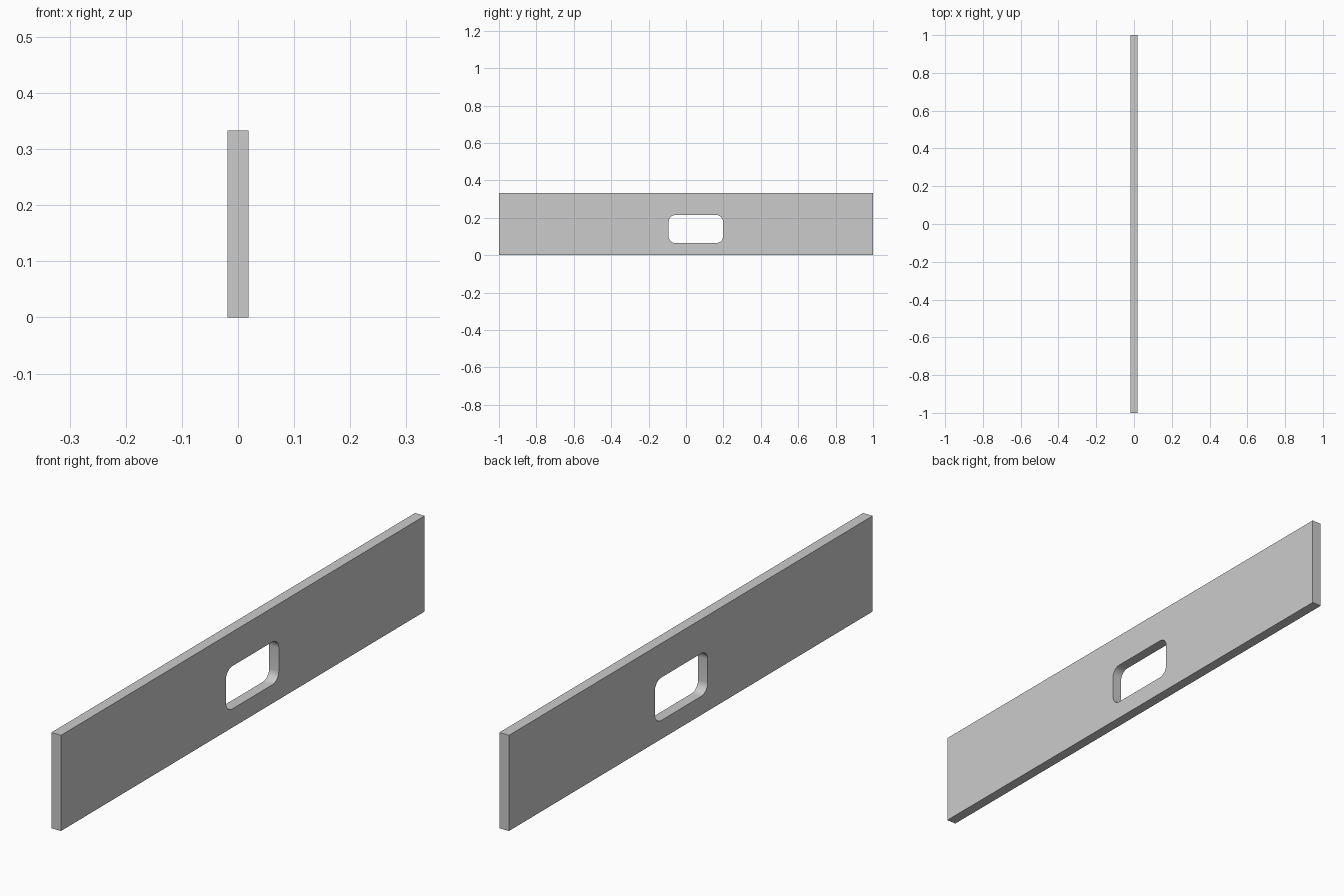
import bpy, bmesh, math
from mathutils import Vector

if "Cube" in bpy.data.objects:
    bpy.data.objects.remove(bpy.data.objects["Cube"])

THICK, HEIGHT = 0.037, 0.333
HOLE_Y, HOLE_Z, RADIUS = (-0.093, 0.198), (0.065, 0.214), 0.035


def rounded_rect(y, z, r, steps=8):
    """Points of a rounded rectangle, counter-clockwise in the yz plane."""
    corners = [(y[1] - r, z[1] - r), (y[0] + r, z[1] - r),
               (y[0] + r, z[0] + r), (y[1] - r, z[0] + r)]
    pts = []
    for i, (cy, cz) in enumerate(corners):
        for s in range(steps + 1):
            a = math.pi / 2 * (i + s / steps)
            pts.append((cy + r * math.cos(a), cz + r * math.sin(a)))
    return pts


def add_loop(bm, pts):
    vs = [bm.verts.new((-THICK / 2, y, z)) for y, z in pts]
    return [bm.edges.new((v, vs[(i + 1) % len(vs)])) for i, v in enumerate(vs)]


# Flat plank outline with a rounded slot, filled and extruded
bm = bmesh.new()
edges = add_loop(bm, [(-1, 0), (1, 0), (1, HEIGHT), (-1, HEIGHT)])
edges += add_loop(bm, rounded_rect(HOLE_Y, HOLE_Z, RADIUS))
bmesh.ops.triangle_fill(bm, edges=edges, use_beauty=True, normal=Vector((-1, 0, 0)))
ext = bmesh.ops.extrude_face_region(bm, geom=bm.faces[:], use_keep_orig=True)
bmesh.ops.translate(bm, vec=(THICK, 0, 0),
                    verts=[g for g in ext["geom"] if isinstance(g, bmesh.types.BMVert)])
bmesh.ops.recalc_face_normals(bm, faces=bm.faces[:])
bmesh.ops.dissolve_limit(bm, angle_limit=0.01, verts=bm.verts[:], edges=bm.edges[:])

mesh = bpy.data.meshes.new("slotted_plank")
bm.to_mesh(mesh)
bm.free()
plank = bpy.data.objects.new("slotted_plank", mesh)
bpy.context.collection.objects.link(plank)

# Smooth slot corners, crisp edges elsewhere
bpy.context.view_layer.objects.active = plank
plank.select_set(True)
bpy.ops.object.shade_smooth_by_angle(angle=math.radians(30))
